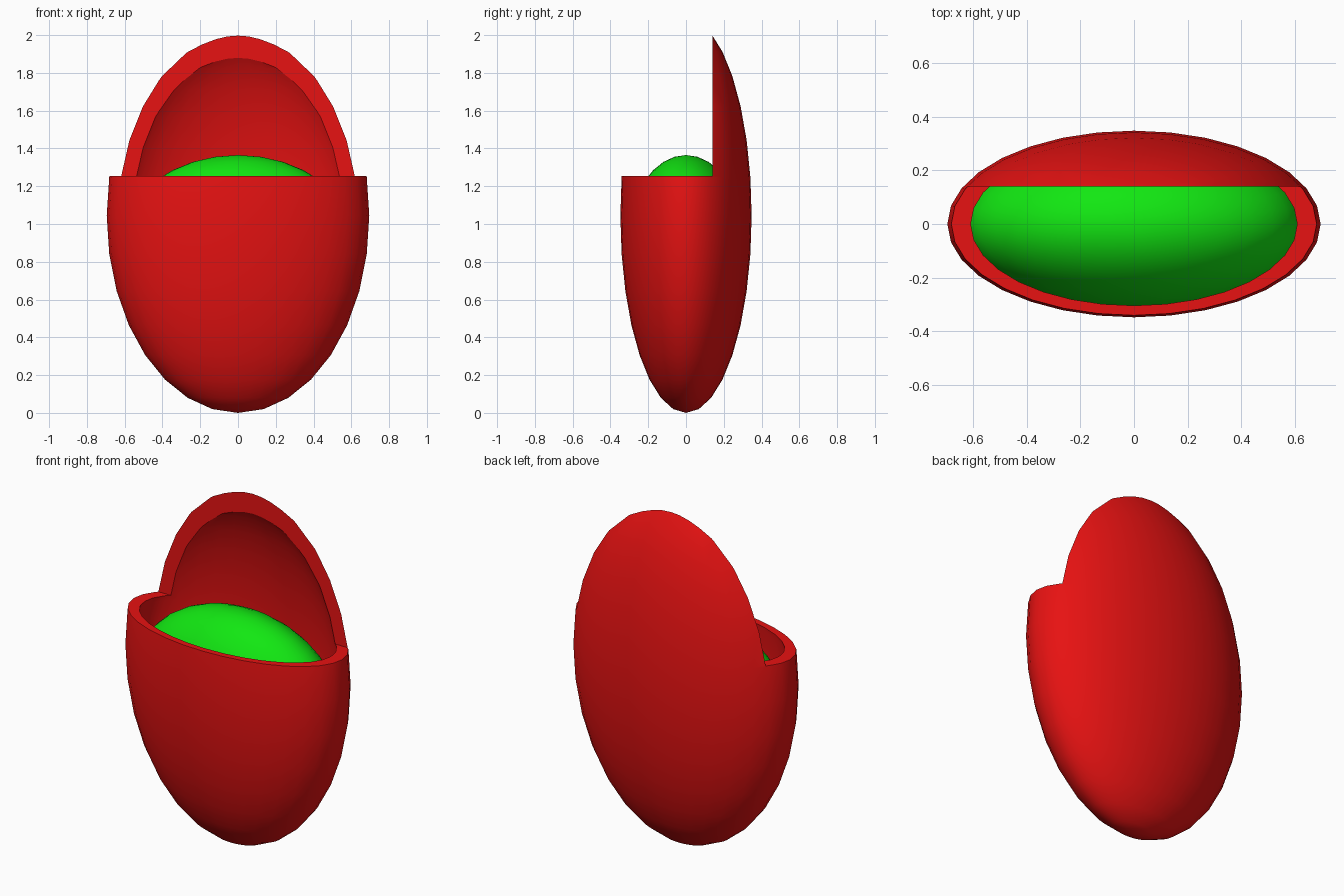
import bpy
import bmesh

if "Cube" in bpy.data.objects:
    bpy.data.objects.remove(bpy.data.objects["Cube"], do_unlink=True)

RADII = (0.695, 0.3475, 1.044)
MID = 1.044          # height of the shell's centre
CUT_Y, CUT_Z = 0.14, 1.255


def material(name, rgb):
    mat = bpy.data.materials.new(name)
    mat.use_nodes = True
    mat.diffuse_color = (*rgb, 1)
    mat.node_tree.nodes["Principled BSDF"].inputs["Base Color"].default_value = (*rgb, 1)
    return mat


def ellipsoid(name, radii, z, mat):
    bpy.ops.mesh.primitive_uv_sphere_add(segments=32, ring_count=16, radius=1, location=(0, 0, z))
    obj = bpy.context.object
    obj.name = name
    obj.scale = radii
    bpy.ops.object.transform_apply(location=True, scale=True)
    obj.data.materials.append(mat)
    bpy.ops.object.shade_smooth()
    return obj


def subtract(target, cutter):
    cutter.hide_render = True
    mod = target.modifiers.new("cut", 'BOOLEAN')
    mod.operation = 'DIFFERENCE'
    mod.solver = 'EXACT'
    mod.object = cutter
    bpy.context.view_layer.objects.active = target
    bpy.ops.object.modifier_apply(modifier=mod.name)
    bpy.data.objects.remove(cutter, do_unlink=True)


red = material("red", (0.8, 0.006, 0.006))
green = material("green", (0.006, 0.8, 0.006))

# Hollow egg-shaped shell
shell = ellipsoid("shell", RADII, MID, red)
subtract(shell, ellipsoid("hollow_cutter", [r * 0.9 for r in RADII], MID, red))

# Remove the upper front, leaving a cup with a tall back
bpy.ops.mesh.primitive_cube_add(size=2, location=(0, CUT_Y - 1, CUT_Z + 1))
opening = bpy.context.object
opening.name = "opening_cutter"
opening.data.materials.append(red)
subtract(shell, opening)

# Smooth walls with crisp edges around the flat rims
bm = bmesh.new()
bm.from_mesh(shell.data)


def is_rim(face):
    return (all(abs(v.co.y - CUT_Y) < 1e-4 for v in face.verts)
            or all(abs(v.co.z - CUT_Z) < 1e-4 for v in face.verts))


for face in bm.faces:
    face.smooth = not is_rim(face)
for edge in bm.edges:
    edge.smooth = not any(is_rim(f) for f in edge.link_faces)
bm.to_mesh(shell.data)
bm.free()

# Rounded filling inside the cup
ellipsoid("filling", (0.6255, 0.3128, 0.476), 0.889, green)
